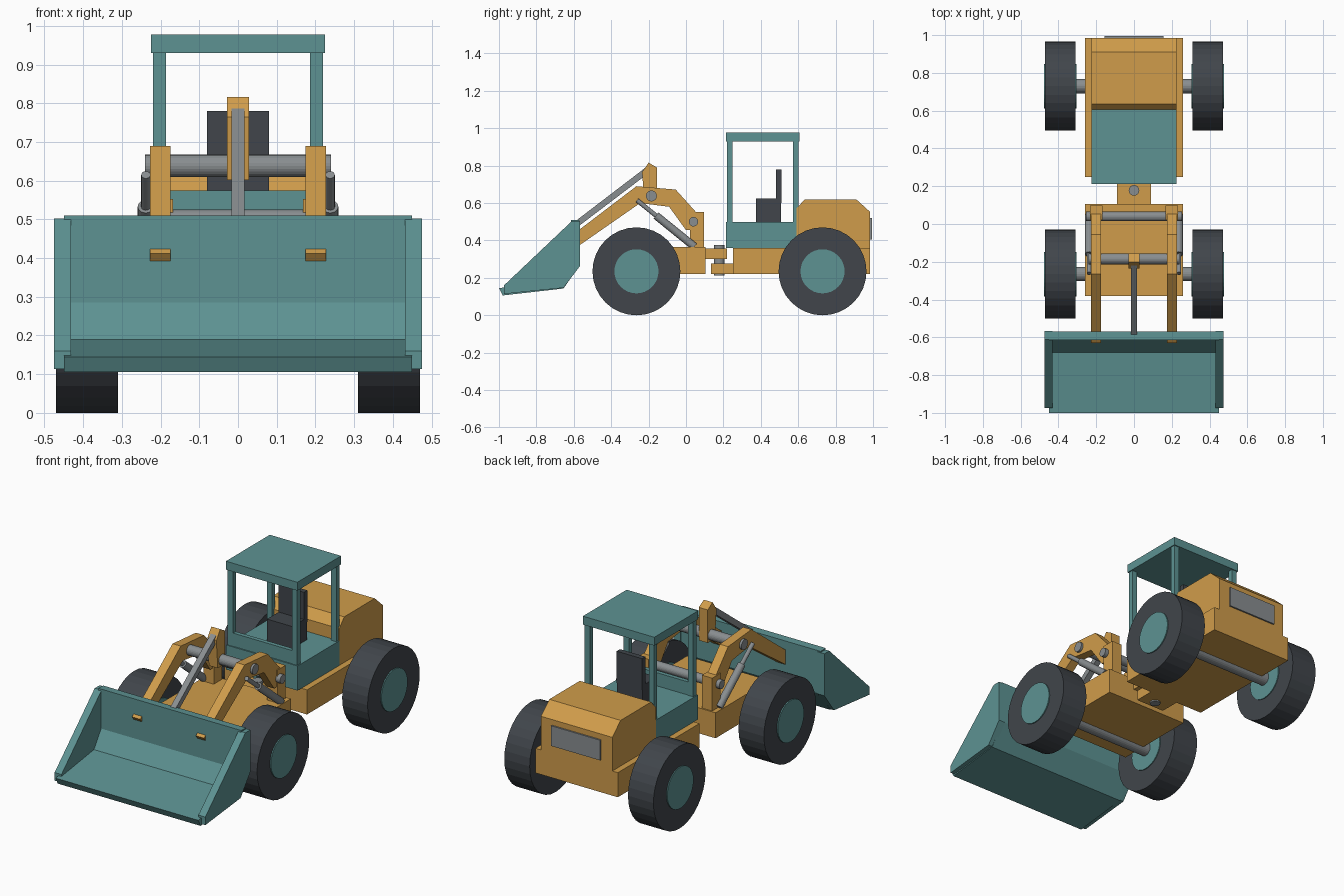
import bpy
from mathutils import Vector

if "Cube" in bpy.data.objects:
    bpy.data.objects.remove(bpy.data.objects["Cube"], do_unlink=True)


def material(name, r, g, b):
    m = bpy.data.materials.new(name)
    m.use_nodes = True
    m.diffuse_color = (r, g, b, 1)
    node = next(n for n in m.node_tree.nodes if n.type == "BSDF_PRINCIPLED")
    node.inputs["Base Color"].default_value = (r, g, b, 1)
    return m


TEAL = material("teal paint", 0.11, 0.29, 0.29)
ORANGE = material("amber paint", 0.63, 0.335, 0.07)
RUBBER = material("dark rubber", 0.052, 0.06, 0.07)
STEEL = material("grey steel", 0.25, 0.27, 0.28)


def extrude(name, mat, profile, x0, x1):
    """Extrude a (y, z) outline from x0 to x1."""
    n = len(profile)
    verts = [(x, y, z) for x in (x0, x1) for y, z in profile]
    faces = [tuple(range(n)), tuple(range(n, 2 * n))]
    faces += [(i, (i + 1) % n, n + (i + 1) % n, n + i) for i in range(n)]
    mesh = bpy.data.meshes.new(name)
    mesh.from_pydata(verts, [], faces)
    mesh.materials.append(mat)
    obj = bpy.data.objects.new(name, mesh)
    bpy.context.collection.objects.link(obj)
    # Make all normals point outwards
    bpy.context.view_layer.objects.active = obj
    obj.select_set(True)
    bpy.ops.object.mode_set(mode="EDIT")
    bpy.ops.mesh.select_all(action="SELECT")
    bpy.ops.mesh.normals_make_consistent(inside=False)
    bpy.ops.object.mode_set(mode="OBJECT")
    obj.select_set(False)
    return obj


def box(name, mat, x, y, z):
    outline = [(y[0], z[0]), (y[1], z[0]), (y[1], z[1]), (y[0], z[1])]
    return extrude(name, mat, outline, *x)


def rod(name, mat, start, end, radius, sides=24):
    a, b = Vector(start), Vector(end)
    bpy.ops.mesh.primitive_cylinder_add(vertices=sides, radius=radius,
                                        depth=(b - a).length, location=(a + b) / 2)
    obj = bpy.context.object
    obj.name = name
    obj.rotation_euler = (b - a).to_track_quat("Z", "Y").to_euler()
    obj.data.materials.append(mat)
    obj.select_set(False)
    return obj


SIDES = (("left", 1), ("right", -1))

# Wheels and axles
for place, y in (("front", -0.265), ("rear", 0.73)):
    rod(place + "_axle", STEEL, (-0.32, y, 0.235), (0.32, y, 0.235), 0.038)
    for side, s in SIDES:
        rod(f"{place}_{side}_tyre", RUBBER, (s * 0.31, y, 0.235),
            (s * 0.47, y, 0.235), 0.235, 32)
        rod(f"{place}_{side}_hub", TEAL, (s * 0.305, y, 0.235),
            (s * 0.476, y, 0.235), 0.118, 32)

# Articulated chassis
box("front_frame", ORANGE, (-0.26, 0.26), (-0.38, 0.105), (0.22, 0.365))
box("rear_frame", ORANGE, (-0.26, 0.26), (0.25, 0.985), (0.22, 0.36))
box("upper_hitch_plate", ORANGE, (-0.09, 0.09), (0.1, 0.22), (0.3, 0.357))
box("lower_hitch_plate", ORANGE, (-0.09, 0.09), (0.135, 0.26), (0.22, 0.278))
rod("hitch_pin", STEEL, (0, 0.178, 0.212), (0, 0.178, 0.375), 0.028)

# Engine hood and rear grille
extrude("engine_hood", ORANGE,
        [(0.59, 0.355), (0.59, 0.57), (0.635, 0.62), (0.91, 0.62),
         (0.985, 0.552), (0.985, 0.355)], -0.225, 0.225)
box("rear_grille", STEEL, (-0.155, 0.155), (0.98, 0.994), (0.405, 0.52))

# Cab, with open sides
box("cab_base", TEAL, (-0.225, 0.225), (0.215, 0.592), (0.36, 0.5))
box("cab_front_panel", TEAL, (-0.2, 0.2), (0.222, 0.246), (0.49, 0.575))
box("cab_roof", TEAL, (-0.225, 0.225), (0.213, 0.607), (0.93, 0.978))
for side, s in SIDES:
    for place, y in (("front", 0.22), ("rear", 0.573)):
        box(f"{place}_{side}_post", TEAL, (s * 0.186, s * 0.219),
            (y, y + 0.028), (0.49, 0.94))

# Seat
box("seat_cushion", RUBBER, (-0.08, 0.08), (0.375, 0.508), (0.49, 0.625))
box("seat_back", RUBBER, (-0.08, 0.08), (0.48, 0.51), (0.6, 0.78))

# Lift arms, their supports and rams
arm = [(0.09, 0.55), (0.055, 0.55), (-0.055, 0.672), (-0.265, 0.69),
       (-0.63, 0.412), (-0.59, 0.36), (-0.245, 0.6), (-0.09, 0.58),
       (0.0, 0.455), (0.09, 0.455)]
for side, s in SIDES:
    extrude(side + "_lift_arm", ORANGE, arm, s * 0.175, s * 0.227)
    box(side + "_arm_support", ORANGE, (s * 0.168, s * 0.233),
        (0.022, 0.097), (0.35, 0.552))
    rod(side + "_ram_rod", STEEL, (s * 0.238, -0.262, 0.615),
        (s * 0.238, -0.1, 0.484), 0.012, 16)
    rod(side + "_ram_barrel", STEEL, (s * 0.238, -0.16, 0.533),
        (s * 0.238, 0.045, 0.367), 0.021, 20)
rod("rear_cross_tube", STEEL, (-0.255, 0.04, 0.5), (0.255, 0.04, 0.5), 0.025)
rod("front_cross_tube", STEEL, (-0.24, -0.185, 0.638), (0.24, -0.185, 0.638), 0.029)

# Tilt lever and link bar
extrude("tilt_lever", ORANGE,
        [(-0.235, 0.765), (-0.2, 0.816), (-0.155, 0.79), (-0.155, 0.602),
         (-0.222, 0.602)], -0.028, 0.028)
extrude("tilt_link", STEEL,
        [(-0.2, 0.802), (-0.585, 0.508), (-0.585, 0.468), (-0.2, 0.76)],
        -0.017, 0.017)

# Bucket shell with thick side plates
extrude("bucket_shell", TEAL,
        [(-0.615, 0.51), (-0.57, 0.508), (-0.57, 0.265), (-0.655, 0.143),
         (-0.98, 0.106), (-1.0, 0.145), (-0.68, 0.19), (-0.615, 0.285)],
        -0.45, 0.45)
for side, s in SIDES:
    extrude(side + "_bucket_plate", TEAL,
            [(-0.612, 0.502), (-0.567, 0.502), (-0.567, 0.263),
             (-0.655, 0.147), (-0.973, 0.114), (-0.973, 0.16)],
            s * 0.432, s * 0.475)
